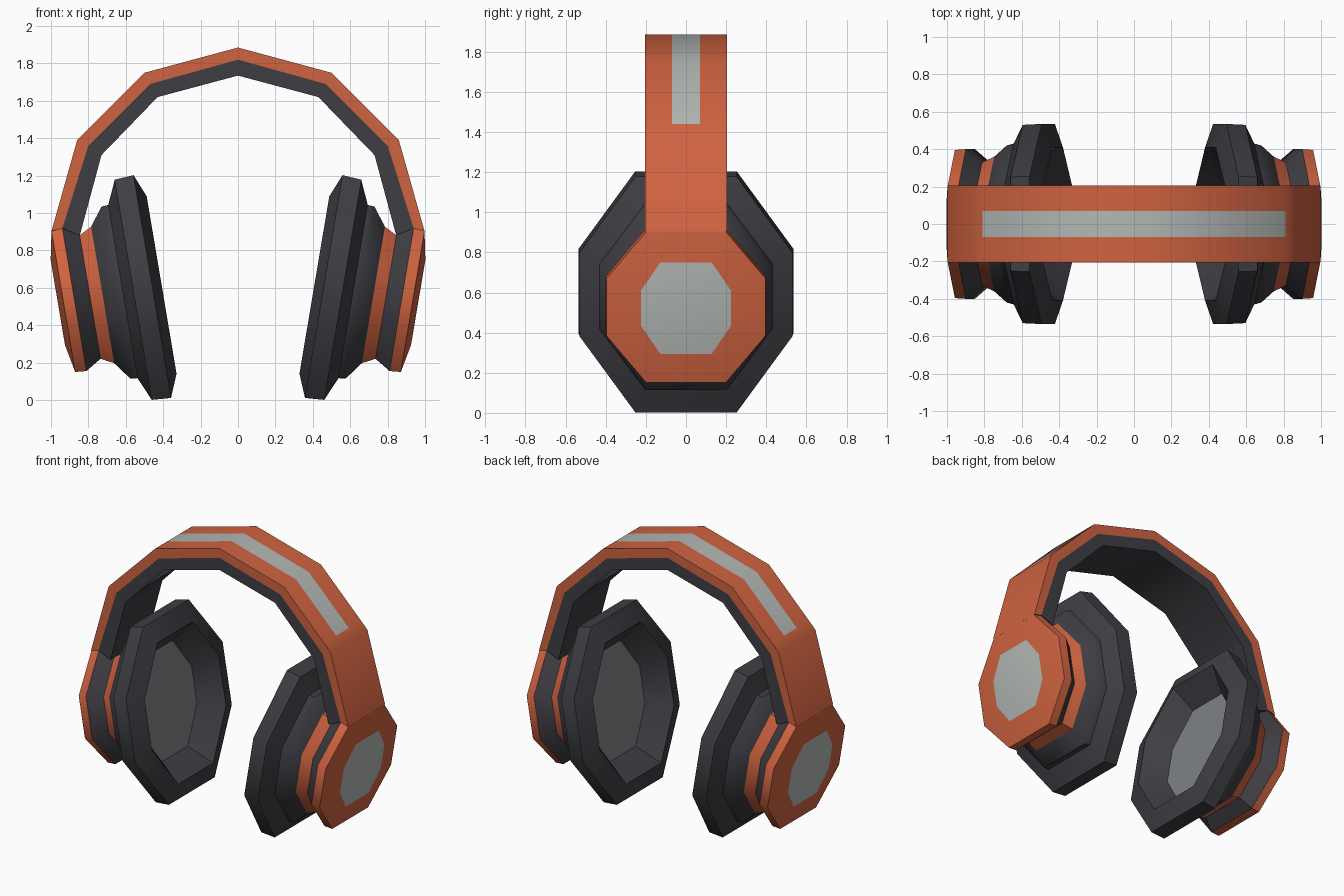
import bpy, bmesh
from mathutils import Vector

if "Cube" in bpy.data.objects:
    bpy.data.objects.remove(bpy.data.objects["Cube"])


def material(name, rgb):
    m = bpy.data.materials.new(name)
    m.diffuse_color = (*rgb, 1)
    m.use_nodes = True
    m.node_tree.nodes["Principled BSDF"].inputs["Base Color"].default_value = m.diffuse_color
    return m


ORANGE, DARK, GREY, PAD = range(4)
MATS = [material("orange", (0.63, 0.125, 0.052)),
        material("charcoal", (0.049, 0.047, 0.056)),
        material("light_grey", (0.45, 0.48, 0.46)),
        material("speaker_grey", (0.205, 0.22, 0.235))]


def loft(name, rings, mat_rule, start_cap=None, end_cap=None, mirror=False):
    """Skin a list of closed rings; mat_rule(i, j) gives the colour of each face."""
    bm = bmesh.new()
    rows = [[bm.verts.new(p) for p in ring] for ring in rings]
    n = len(rows[0])
    for i in range(len(rows) - 1):
        for j in range(n):
            k = (j + 1) % n
            f = bm.faces.new((rows[i][j], rows[i][k], rows[i + 1][k], rows[i + 1][j]))
            f.material_index = mat_rule(i, j)
    if start_cap is not None:
        bm.faces.new(rows[0][::-1]).material_index = start_cap
    if end_cap is not None:
        bm.faces.new(rows[-1]).material_index = end_cap
    me = bpy.data.meshes.new(name)
    bm.to_mesh(me)
    bm.free()
    for m in MATS:
        me.materials.append(m)
    ob = bpy.data.objects.new(name, me)
    bpy.context.collection.objects.link(ob)
    bpy.ops.object.select_all(action='DESELECT')
    ob.select_set(True)
    bpy.context.view_layer.objects.active = ob
    bpy.ops.object.shade_smooth_by_angle(angle=0.7)
    if mirror:
        ob.modifiers.new("mirror", 'MIRROR')
    return ob


# Tilted ear cup frame: axis points outwards, up leans outwards
CENTRE = Vector((0.5, 0, 0.6))
AXIS = Vector((0.986, 0, -0.166))
UP = Vector((0.166, 0, 0.986))


def octagon(a, ry, ru):
    ky, ku = (0.5, 0.38) if a > 0.2 else (0.475, 0.355)
    if a > 0.46:
        ky = 0.57
    pts = [(1, -ku), (1, ku), (ky, 1), (-ky, 1), (-1, ku), (-1, -ku), (-ky, -1), (ky, -1)]
    return [CENTRE + AXIS * a + Vector((0, y * ry, 0)) + UP * (u * ru) for y, u in pts]


# Ear cup parts: (distance along axis, half depth, half height) rings, colour, caps
PARTS = [
    ("ear_cushion", [(0.05, .30, .36), (-.093, .41, .481), (-.042, .535, .604),
                     (.061, .53, .597), (.117, .43, .47)], DARK, PAD, None),
    ("cup_housing", [(.117, .43, .47), (.155, .42, .466), (.227, .36, .37)], DARK, None, None),
    ("cup_collar", [(.227, .36, .37), (.295, .33, .335)], ORANGE, None, None),
    ("inner_back_plate", [(.295, .33, .335), (.38, .40, .387)], DARK, None, None),
    ("outer_back_plate", [(.38, .40, .387), (.44, .396, .382), (.47, .225, .231)],
     ORANGE, None, GREY),
]
for name, rings, colour, c0, c1 in PARTS:
    loft(name, [octagon(*r) for r in rings], lambda i, j, c=colour: c, c0, c1, True)

# Headband: outer, middle and inner (x, z) points from the right plate to the top
HALF = [((.997, .904), (.939, .919), (.846, .88)),
        ((.86, 1.39), (.80, 1.36), (.73, 1.31)),
        ((.81, 1.44), (.755, 1.405), (.69, 1.351)),
        ((.50, 1.75), (.47, 1.69), (.43, 1.62)),
        ((0, 1.885), (0, 1.82), (0, 1.735))]
PATH = HALF + [tuple((-x, z) for x, z in row) for row in HALF[-2::-1]]
W, S = 0.205, 0.07


def section(row):
    o, m, i = row
    return [(p[0], y, p[1]) for p, y in ((o, -W), (o, -S), (o, S), (o, W),
                                         (m, W), (i, W), (i, -W), (m, -W))]


def band_colour(i, j):
    if j == 1 and 2 <= i <= 5:      # inlaid top stripe
        return GREY
    return DARK if j in (4, 5, 6) else ORANGE


loft("headband", [section(r) for r in PATH], band_colour, DARK, DARK)
